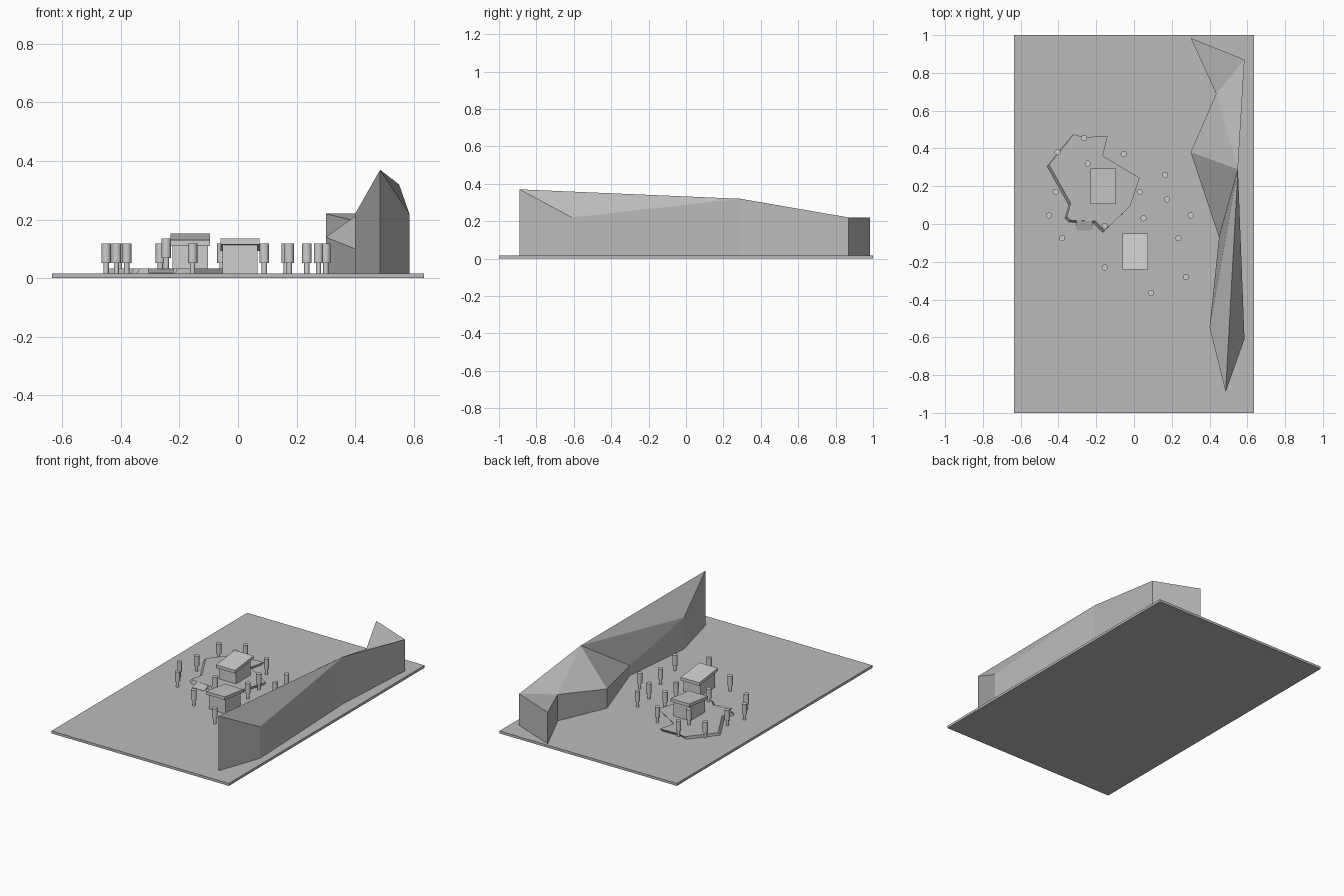
import bpy
import bmesh
from mathutils import Vector

GROUND_TOP = 0.016
TERRACE_TOP = 0.033

if "Cube" in bpy.data.objects:
    bpy.data.objects.remove(bpy.data.objects["Cube"], do_unlink=True)


def make_material(name, value):
    mat = bpy.data.materials.new(name)
    mat.use_nodes = True
    colour = (value, value, value, 1)
    mat.diffuse_color = colour
    mat.node_tree.nodes["Principled BSDF"].inputs["Base Color"].default_value = colour
    return mat


land_grey = make_material("land grey", 0.5)
light_grey = make_material("light grey", 0.62)


def finish(name, bm, material):
    bmesh.ops.recalc_face_normals(bm, faces=bm.faces)
    mesh = bpy.data.meshes.new(name)
    bm.to_mesh(mesh)
    bm.free()
    mesh.materials.append(material)
    obj = bpy.data.objects.new(name, mesh)
    bpy.context.collection.objects.link(obj)
    return obj


def loft(name, bottom, top, material, top_faces=None):
    """Closed solid between two matching outlines; top_faces splits the upper cap."""
    bm = bmesh.new()
    low = [bm.verts.new(p) for p in bottom]
    high = [bm.verts.new(p) for p in top]
    count = len(low)
    for i in range(count):
        j = (i + 1) % count
        bm.faces.new((low[i], low[j], high[j], high[i]))
    bm.faces.new(low)
    for face in top_faces or [range(count)]:
        bm.faces.new([high[i] for i in face])
    return finish(name, bm, material)


def at_height(outline, z, shift=(0, 0)):
    return [(x + shift[0], y + shift[1], z) for x, y in outline]


def rectangle(x0, x1, y0, y1):
    return [(x0, y0), (x1, y0), (x1, y1), (x0, y1)]


# Ground slab
plot = rectangle(-0.635, 0.635, -1, 1)
loft("ground", at_height(plot, 0), at_height(plot, GROUND_TOP), land_grey)

# Faceted ridge: outline corners with their heights, joined by triangles
ridge = [
    (0.485, -0.89, 0.37), (0.585, -0.61, 0.22), (0.55, 0.29, 0.32),
    (0.585, 0.87, 0.22), (0.30, 0.985, 0.22), (0.435, 0.69, 0.187),
    (0.30, 0.38, 0.14), (0.45, -0.07, 0.08), (0.40, -0.55, 0.22),
]
ridge_faces = [(0, 1, 2), (8, 0, 2), (7, 8, 2), (6, 7, 2), (5, 6, 2), (3, 5, 2), (4, 5, 3)]
loft("ridge", [(x, y, GROUND_TOP) for x, y, z in ridge], ridge, land_grey, ridge_faces)

# Irregular terrace, leaning slightly towards the back
terrace = [
    (-0.45, 0.315), (-0.32, 0.475), (-0.27, 0.46), (-0.14, 0.465),
    (-0.165, 0.36), (0.03, 0.245), (-0.02, 0.095), (-0.155, -0.035),
    (-0.205, 0.015), (-0.335, 0.02), (-0.355, 0.04), (-0.335, 0.11),
]
loft("terrace", at_height(terrace, GROUND_TOP, (-0.01, -0.01)),
     at_height(terrace, TERRACE_TOP), land_grey)

# Ramp up to the terrace
ramp = rectangle(-0.305, -0.22, -0.035, 0.02)
loft("ramp", at_height(ramp, GROUND_TOP),
     [(x, y, TERRACE_TOP if y > 0 else GROUND_TOP + 0.002) for x, y in ramp], land_grey)


def house(name, x0, x1, y0, y1, base, front, back, thick=0.02):
    """Box with a single-pitch slab roof, front and back being its upper edges."""
    def slope(outline, drop):
        return [(x, y, front + (back - front) * (y - y0) / (y1 - y0) - drop)
                for x, y in outline]

    eaves = rectangle(x0, x1, y0, y1)
    loft(name + "_roof", slope(eaves, thick), slope(eaves, 0), light_grey)
    walls = rectangle(x0 + 0.007, x1 - 0.007, y0 + 0.02, y1 - 0.02)
    loft(name + "_walls", at_height(walls, base), slope(walls, thick), light_grey)


house("terrace_house", -0.23, -0.095, 0.105, 0.295, TERRACE_TOP, 0.13, 0.152)
house("lower_house", -0.06, 0.073, -0.24, -0.05, GROUND_TOP, 0.135, 0.112)


# Trees: a thin trunk under a cylindrical crown
def tree(index, x, y, base):
    for part, radius, z0, z1 in (("trunk", 0.009, 0, 0.036), ("crown", 0.016, 0.036, 0.102)):
        bm = bmesh.new()
        bmesh.ops.create_cone(bm, cap_ends=True, segments=16, radius1=radius,
                              radius2=radius, depth=z1 - z0)
        bmesh.ops.translate(bm, verts=bm.verts, vec=Vector((x, y, base + (z0 + z1) / 2)))
        obj = finish(f"tree_{part}_{index}", bm, light_grey)
        for poly in obj.data.polygons:
            poly.use_smooth = abs(poly.normal.z) < 0.5


ground_trees = [
    (-0.405, 0.38), (-0.055, 0.37), (-0.415, 0.17), (-0.45, 0.045),
    (-0.38, -0.075), (-0.155, -0.01), (0.03, 0.17), (0.05, 0.03),
    (0.165, 0.26), (0.175, 0.13), (0.30, 0.045), (0.235, -0.075),
    (0.275, -0.28), (0.09, -0.365), (-0.155, -0.23), (-0.265, 0.455),
]
for number, (tx, ty) in enumerate(ground_trees):
    tree(number, tx, ty, GROUND_TOP)
tree(len(ground_trees), -0.245, 0.32, TERRACE_TOP)

# Keep flat caps crisp beside the rounded tree sides
for obj in bpy.context.collection.objects:
    if obj.name.startswith("tree_"):
        for edge in obj.data.edges:
            a, b = (obj.data.vertices[i].co for i in edge.vertices)
            edge.use_edge_sharp = abs(a.z - b.z) < 0.001
